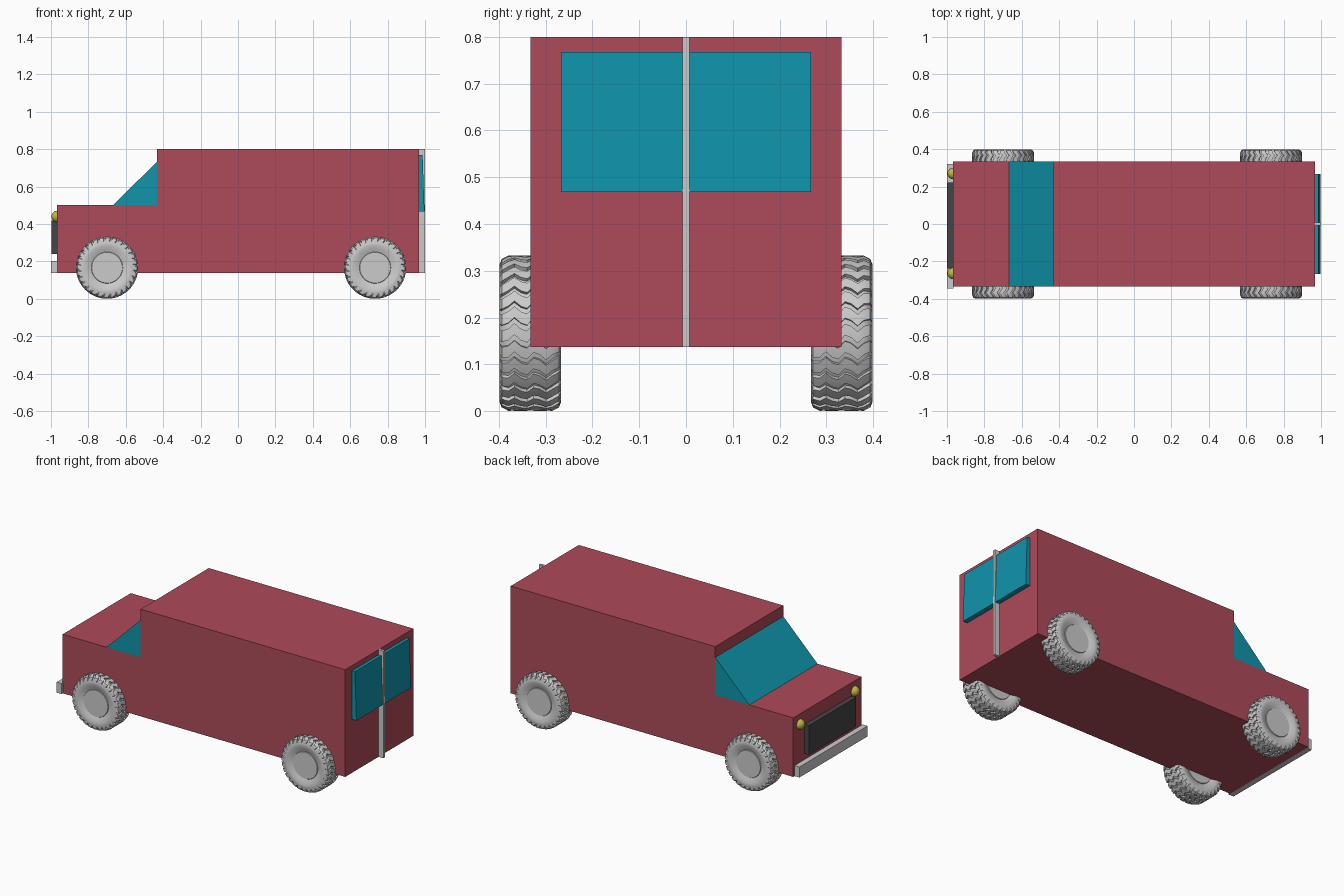
import bpy, bmesh
from math import sin, cos, pi

if "Cube" in bpy.data.objects:
    bpy.data.objects.remove(bpy.data.objects["Cube"])


def material(name, rgb):
    m = bpy.data.materials.new(name)
    m.diffuse_color = (*rgb, 1)
    m.use_nodes = True
    m.node_tree.nodes["Principled BSDF"].inputs["Base Color"].default_value = m.diffuse_color
    return m


RED = material("red_paint", (0.42, 0.07, 0.10))
TEAL = material("teal_glass", (0.005, 0.30, 0.41))
YELLOW = material("yellow_lamp", (0.55, 0.46, 0.06))
DARK = material("dark_grey", (0.06, 0.06, 0.06))


def finish(bm, name, mat=None):
    bmesh.ops.recalc_face_normals(bm, faces=bm.faces)
    me = bpy.data.meshes.new(name)
    bm.to_mesh(me)
    bm.free()
    if mat:
        me.materials.append(mat)
    ob = bpy.data.objects.new(name, me)
    bpy.context.collection.objects.link(ob)
    return ob


def prism(name, profile, y0, y1, mat=None):
    """Extrude an (x, z) side profile from y0 to y1."""
    bm = bmesh.new()
    face = bm.faces.new([bm.verts.new((x, y0, z)) for x, z in profile])
    new = bmesh.ops.extrude_face_region(bm, geom=[face])["geom"]
    bmesh.ops.translate(bm, vec=(0, y1 - y0, 0),
                        verts=[v for v in new if isinstance(v, bmesh.types.BMVert)])
    return finish(bm, name, mat)


def box(name, x0, x1, y0, y1, z0, z1, mat=None):
    return prism(name, [(x0, z0), (x1, z0), (x1, z1), (x0, z1)], y0, y1, mat)


# Body with bonnet step, and wedge windscreen
prism("body", [(-0.967, 0.137), (0.967, 0.137), (0.967, 0.8), (-0.433, 0.8),
               (-0.433, 0.502), (-0.967, 0.502)], -0.333, 0.333, RED)
prism("windscreen", [(-0.667, 0.502), (-0.433, 0.502), (-0.433, 0.733)],
      -0.333, 0.333, TEAL)

# Nose: bumper, grille, headlights
box("bumper", -1.0, -0.966, -0.345, 0.32, 0.137, 0.202)
box("grille", -0.998, -0.966, -0.237, 0.223, 0.24, 0.42, DARK)
for y in (-0.264, 0.27):
    bm = bmesh.new()
    bmesh.ops.create_uvsphere(bm, u_segments=24, v_segments=14, radius=0.031)
    bmesh.ops.translate(bm, verts=bm.verts, vec=(-0.967, y, 0.44))
    for f in bm.faces:
        f.smooth = True
    finish(bm, "headlight", YELLOW)

# Rear door windows (leaning glass) and centre bar
for y0, y1 in ((-0.267, -0.007), (0.007, 0.267)):
    prism("rear_window", [(0.966, 0.468), (0.997, 0.468), (0.987, 0.768), (0.966, 0.768)],
          y0, y1, TEAL)
box("door_bar", 0.966, 1.0, -0.008, 0.008, 0.137, 0.8)


def wheel_mesh():
    bm = bmesh.new()
    # Lathed tyre and hub
    half = [(0, 0.057), (0.082, 0.057), (0.084, 0.053), (0.098, 0.058), (0.118, 0.065),
            (0.136, 0.0655), (0.149, 0.06), (0.158, 0.046)]
    prof = half + [(r, -y) for r, y in reversed(half)]
    vs = [bm.verts.new((r, y, 0)) for r, y in prof]
    edges = [bm.edges.new(p) for p in zip(vs, vs[1:])]
    bmesh.ops.spin(bm, geom=vs + edges, cent=(0, 0, 0), axis=(0, 1, 0),
                   angle=2 * pi, steps=56, use_merge=True)
    bmesh.ops.remove_doubles(bm, verts=bm.verts, dist=1e-5)
    # Wavy tread lugs wrapping over the shoulders
    count, width = 28, 0.075
    ys = [-0.066, -0.061, -0.047, -0.034, -0.02, -0.007,
          0.007, 0.02, 0.034, 0.047, 0.061, 0.066]
    for i in range(count):
        rings = []
        for y in ys:
            a = 2 * pi * i / count + 0.055 * sin(y * 140)
            d = abs(y)
            top = 0.166 if d < 0.05 else 0.159 if d < 0.063 else 0.147
            low = 0.154 if d < 0.05 else 0.146 if d < 0.063 else 0.138
            rings.append([bm.verts.new((r * cos(a + s), y, r * sin(a + s)))
                          for r, s in ((low, -width), (top, -width), (top, 0),
                                       (top, width), (low, width))])
        for p, q in zip(rings, rings[1:]):
            for k in range(5):
                j = (k + 1) % 5
                bm.faces.new((p[k], p[j], q[j], q[k]))
        bm.faces.new(rings[0])
        bm.faces.new(rings[-1])
    return bm


# Four wheels share one mesh
first = finish(wheel_mesh(), "wheel")
bpy.context.view_layer.objects.active = first
first.select_set(True)
bpy.ops.object.shade_smooth_by_angle(angle=0.6)
first.location = (-0.70, -0.333, 0.1665)
for x, y in ((-0.70, 0.333), (0.733, -0.333), (0.733, 0.333)):
    w = first.copy()
    w.name = "wheel"
    w.location = (x, y, 0.1665)
    bpy.context.collection.objects.link(w)
